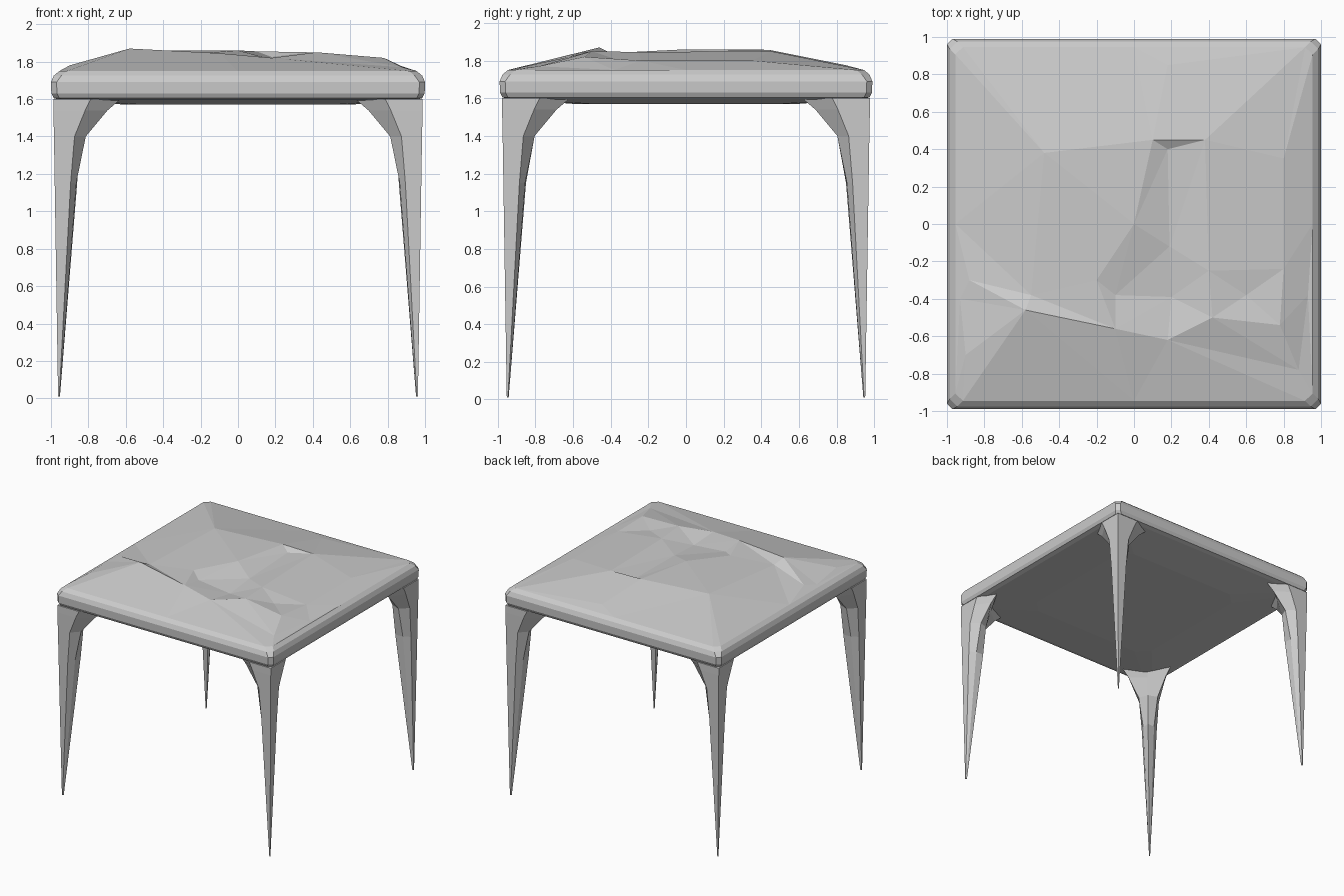
import bpy
import bmesh
from mathutils import Vector
from mathutils.geometry import delaunay_2d_cdt

default = bpy.data.objects.get("Cube")
if default:
    bpy.data.objects.remove(default, do_unlink=True)

grey = bpy.data.materials.new("plain grey")
grey.use_nodes = True
COLOUR = (0.6, 0.6, 0.6, 1)
grey.diffuse_color = COLOUR
grey.node_tree.nodes["Principled BSDF"].inputs["Base Color"].default_value = COLOUR


def finish(bm, name):
    """Turn a bmesh into a flat-shaded object with outward normals."""
    bmesh.ops.recalc_face_normals(bm, faces=bm.faces)
    mesh = bpy.data.meshes.new(name)
    bm.to_mesh(mesh)
    bm.free()
    mesh.materials.append(grey)
    obj = bpy.data.objects.new(name, mesh)
    bpy.context.collection.objects.link(obj)
    return obj


def bridge(bm, lower, upper):
    """Join two closed rings of equal length with quads."""
    n = len(lower)
    for i in range(n):
        j = (i + 1) % n
        bm.faces.new((lower[i], lower[j], upper[j], upper[i]))


def square_ring(bm, half, cut, z):
    """Square ring with cut corners and a point at the middle of each side."""
    a, b = half, half - cut
    quarter = [(b, -a), (a, -b), (a, 0)]
    ring = []
    for turn in range(4):
        for x, y in quarter:
            for _ in range(turn):
                x, y = -y, x
            ring.append(bm.verts.new((x, y * 0.99, z)))
    return ring


# Cushion: rounded slab sides
bm = bmesh.new()
sides = [(0.6, 0.1, 1.57), (0.95, 0.04, 1.595), (0.985, 0.03, 1.605), (0.998, 0.03, 1.63),
         (1.0, 0.03, 1.69), (0.985, 0.04, 1.725), (0.955, 0.04, 1.75)]
rings = [square_ring(bm, *level) for level in sides]
bm.faces.new(rings[0])
for lower, upper in zip(rings, rings[1:]):
    bridge(bm, lower, upper)

# Cushion: puffed panels and sunken seams on top
front_panel = [(-.9, -.7, 1.78), (-.58, -.46, 1.87), (-.1, -.56, 1.845), (.18, -.62, 1.82),
               (.42, -.5, 1.85), (.78, -.54, 1.82), (.88, -.78, 1.77)]
cross_seam = [(-.93, -.4, 1.76), (-.55, -.38, 1.83), (-.1, -.38, 1.82), (.2, -.39, 1.79),
              (.6, -.38, 1.81), (.93, -.38, 1.75)]
long_seam = [(.19, -.12, 1.81), (.18, .4, 1.825), (.18, .85, 1.775)]
back_panels = [(-.88, -.3, 1.78), (-.2, -.3, 1.845), (.4, -.25, 1.845), (.8, -.24, 1.8),
               (0, 0, 1.86), (.1, .45, 1.855), (-.48, .38, 1.86), (.38, .45, 1.85),
               (.8, .35, 1.8)]
top = list(rings[-1])
for point in front_panel + cross_seam + long_seam + back_panels:
    top.append(bm.verts.new(point))
flat = [Vector((v.co.x, v.co.y)) for v in top]
result = delaunay_2d_cdt(flat, [], [], 0, 1e-5)
source = [ids[0] for ids in result[3]]
for tri in result[2]:
    bm.faces.new([top[source[i]] for i in tri])
finish(bm, "cushion")


# Legs: tapered corner posts that flare into brackets under the seat
# Each level: height, inset of outer corner, face width, bracket reach, inner corner
LEVELS = [(0.01, 0.03, 0.006, 0.009, 0.01),
          (1.15, 0.012, 0.085, 0.115, 0.12),
          (1.4, 0.008, 0.11, 0.17, 0.14),
          (1.54, 0.005, 0.17, 0.29, 0.17),
          (1.6, 0.005, 0.2, 0.36, 0.18)]


def build_leg(name, sx, sy):
    bm = bmesh.new()
    previous = None
    for z, inset, width, reach, inner in LEVELS:
        bend = inner * 0.45
        section = [(0, 0), (width, 0), (reach, bend), (inner, inner), (bend, reach), (0, width)]
        ring = [bm.verts.new((sx * (0.992 - inset - u), sy * (0.982 - inset - v), z))
                for u, v in section]
        if previous:
            bridge(bm, previous, ring)
        else:
            bm.faces.new(ring)
        previous = ring
    bm.faces.new(previous)
    finish(bm, name)


for row, sy in (("front", -1), ("back", 1)):
    for side, sx in (("left", 1), ("right", -1)):
        build_leg(f"{row}_{side}_leg", sx, sy)
